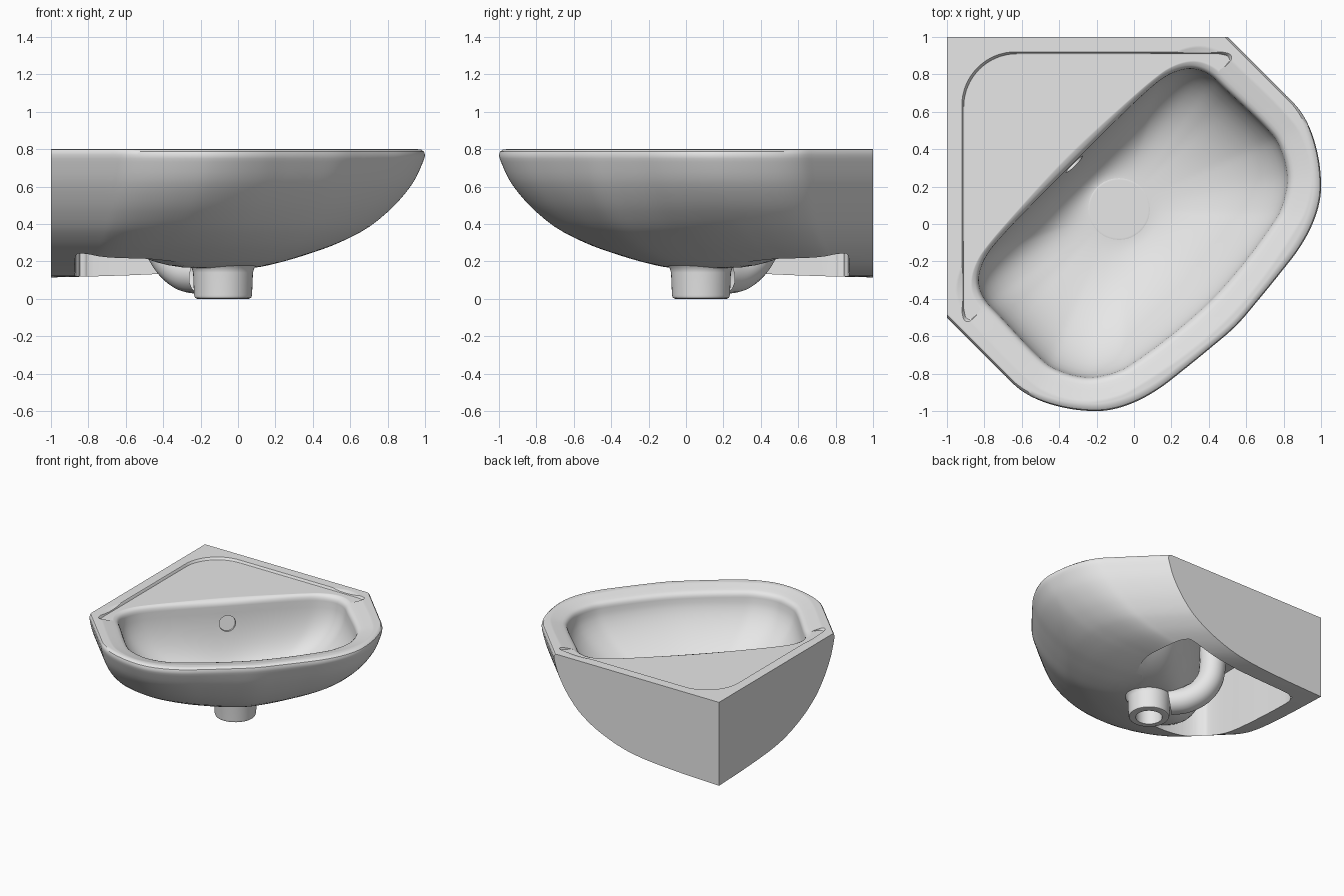
import bpy, bmesh
from math import sin, cos, pi, radians
from mathutils import Vector

cube = bpy.data.objects.get("Cube")
if cube:
    bpy.data.objects.remove(cube)

ceramic = bpy.data.materials.new("white_ceramic")
ceramic.use_nodes = True
ceramic.diffuse_color = (0.8, 0.8, 0.8, 1)
ceramic.node_tree.nodes["Principled BSDF"].inputs["Base Color"].default_value = (0.8, 0.8, 0.8, 1)

CORNER = Vector((-1, 1))
DRAIN = Vector((-0.08, 0.08))
FORWARD = Vector((1, -1)).normalized()


def spline(points, steps=6):
    """Catmull-Rom curve through 2D points."""
    p = [Vector(q) for q in points]
    p = [2 * p[0] - p[1]] + p + [2 * p[-1] - p[-2]]
    out = []
    for a, b, c, d in zip(p, p[1:], p[2:], p[3:]):
        for i in range(steps):
            t = i / steps
            out.append(0.5 * (2 * b + (c - a) * t + (2 * a - 5 * b + 4 * c - d) * t * t
                              + (3 * b - a - 3 * c + d) * t ** 3))
    return out + [p[-2]]


def symmetric(half):
    """Mirror points across the diagonal; the first one lies on it."""
    return [Vector((-y, -x)) for x, y in reversed(half[1:])] + [Vector(q) for q in half]


def at(ring, z):
    return [Vector((q.x, q.y, z)) for q in ring]


def loft(name, rings):
    """Solid skinned through rings of 3D points."""
    bm = bmesh.new()
    loops = [[bm.verts.new(q) for q in ring] for ring in rings]
    n = len(loops[0])
    for a, b in zip(loops, loops[1:]):
        for i in range(n):
            j = (i + 1) % n
            bm.faces.new((a[i], a[j], b[j], b[i]))
    bm.faces.new(loops[0])
    bm.faces.new(loops[-1])
    bmesh.ops.recalc_face_normals(bm, faces=bm.faces)
    mesh = bpy.data.meshes.new(name)
    bm.to_mesh(mesh)
    bm.free()
    mesh.materials.append(ceramic)
    obj = bpy.data.objects.new(name, mesh)
    bpy.context.collection.objects.link(obj)
    return obj


def turned(name, center, profile, n=48):
    """Round part from (radius, height) pairs."""
    unit = [Vector((cos(2 * pi * i / n), sin(2 * pi * i / n))) for i in range(n)]
    return loft(name, [at([center + r * u for u in unit], z) for r, z in profile])


def activate(obj):
    bpy.ops.object.select_all(action='DESELECT')
    obj.select_set(True)
    bpy.context.view_layer.objects.active = obj


def cut(obj, cutter):
    """Subtract the cutter and drop it."""
    mod = obj.modifiers.new("cut", 'BOOLEAN')
    mod.operation, mod.solver, mod.object = 'DIFFERENCE', 'EXACT', cutter
    cutter.hide_render = True
    activate(obj)
    bpy.ops.object.modifier_apply(modifier=mod.name)
    bpy.data.objects.remove(cutter)


def smooth(obj, angle=32):
    activate(obj)
    bpy.ops.object.shade_smooth_by_angle(angle=radians(angle))
    mod = obj.modifiers.new("flat_faces_stay_flat", 'WEIGHTED_NORMAL')
    mod.keep_sharp = True


# Outer shell: plan outline shrunk towards the wall corner so both walls stay flat,
# with a fuller belly along the diagonal
outline = spline(symmetric([(0.545, -0.545), (0.67, -0.4), (0.78, -0.265), (0.88, -0.135),
                            (0.95, -0.01), (0.99, 0.11), (1.0, 0.22), (0.985, 0.36),
                            (0.945, 0.5), (0.885, 0.61), (0.8, 0.7)]))
outline += [Vector((0.5, 1)), CORNER, Vector((-1, -0.5))]


def shell_ring(s):
    ring = []
    for q in outline:
        arm = q - CORNER
        off = min(1, arm.angle(FORWARD) / radians(25)) if arm.length else 1
        belly = 0.27 * min(s, 1 - s) * (1 - off * off) ** 2
        ring.append(CORNER + arm * (s + belly))
    return ring


shell_profile = spline([(0.01, 0.115), (0.2, 0.125), (0.36, 0.139), (0.46, 0.153), (0.54, 0.172),
                        (0.6, 0.195), (0.65, 0.22), (0.7, 0.25), (0.75, 0.285), (0.8, 0.33),
                        (0.85, 0.385), (0.9, 0.465), (0.93, 0.525), (0.955, 0.585),
                        (0.975, 0.645), (0.99, 0.71), (0.998, 0.75)], 2)
rim_edge = [Vector(p) for p in [(1.0, 0.77), (0.997, 0.787), (0.99, 0.797), (0.98, 0.8)]]
basin = loft("basin_body", [at(shell_ring(s), z) for s, z in shell_profile + rim_edge])

# Bowl shape, running from the drain circle up to the rim, gentler at the front
rim = spline(symmetric([(0.41, -0.41), (0.57, -0.23), (0.72, -0.03), (0.79, 0.09), (0.82, 0.25),
                        (0.78, 0.41), (0.7, 0.52), (0.5, 0.71), (0.4, 0.8), (0.3, 0.83),
                        (0.19, 0.8), (0.08, 0.72), (-0.1, 0.55), (-0.325, 0.325)]))[:-1]


def bowl_rings(grow, bottom, top, count=14):
    rings = []
    for k in range(count + 1):
        a = pi / 2 * k / count
        ring = []
        for q in rim:
            d = (q - DRAIN).normalized()
            inner = DRAIN + d * 0.16
            p = inner + (q + d * grow - inner) * sin(a)
            ramp = 0.45 * max(0, d.dot(FORWARD))
            rise = (1 - ramp) * (1 - cos(a)) + ramp * sin(a) ** 1.5
            ring.append(Vector((p.x, p.y, bottom + (top - bottom) * rise)))
        rings.append(ring)
    return rings


def widened(w):
    return [q + (q - DRAIN).normalized() * w for q in rim]


# Hollow under the shelf, open from below, leaving the bowl's back wall standing
plan = spline(symmetric([(-0.01, 0.01), (0.09, 0.11), (0.21, 0.28), (0.28, 0.48), (0.26, 0.7),
                         (0.2, 0.83), (0.1, 0.87), (-0.3, 0.87), (-0.74, 0.87),
                         (-0.82, 0.85), (-0.846, 0.846)]))[:-1]
hollow = loft("hollow_cutter", [at(plan, -0.1), at(plan, 0.7)])
cut(hollow, loft("bowl_outer", bowl_rings(0.06, 0.165, 0.74) + [at(widened(0.06), 0.9)]))
cut(basin, hollow)

# Bowl with a soft lip and a rim falling gently inwards
lip = [at(widened(w), z) for w, z in [(0.003, 0.745), (0.01, 0.759), (0.022, 0.77), (0.04, 0.777),
                                      (0.07, 0.784), (0.1, 0.791), (0.125, 0.797),
                                      (0.145, 0.801), (0.145, 0.9)]]
cut(basin, loft("bowl_cutter", bowl_rings(0, 0.25, 0.73) + lip))

# Sunken shelf behind the bowl, with one large rounded corner
arc = [Vector((-0.63 + 0.285 * cos(a), 0.63 + 0.285 * sin(a)))
       for a in [radians(90 + 90 * i / 16) for i in range(17)]]
end = [Vector((0.1, 0.5)), Vector((0.4, 0.79))] + spline(
    [(0.49, 0.845), (0.515, 0.875), (0.505, 0.903), (0.46, 0.915)], 4)
shelf_plan = end + arc + [Vector((-q.y, -q.x)) for q in reversed(end)]


def shelf(scale):
    mid = Vector((-0.25, 0.25))
    return [mid + (q - mid) * scale for q in shelf_plan]


cut(basin, loft("shelf_cutter", [at(shelf(s), z) for s, z in
                                 [(0.985, 0.779), (0.993, 0.782), (1.002, 0.795),
                                  (1.01, 0.801), (1.01, 0.9)]]))

# Overflow hole in the back of the bowl
hole = turned("overflow_cutter", Vector((0, 0)), [(0.062, -0.075), (0.062, 0.1)], 32)
hole.rotation_euler = Vector((1, -1, 0.25)).to_track_quat('Z', 'Y').to_euler()
hole.location = (-0.285, 0.285, 0.6)
bpy.context.view_layer.update()
cut(basin, hole)
smooth(basin)

# Drain seat inside the bowl
smooth(turned("drain_seat", DRAIN, [(0.165, 0.235), (0.165, 0.256), (0.155, 0.258)]))

# Drain collar with a blind bore
collar = turned("drain_collar", DRAIN, [(0.138, 0), (0.15, 0.005), (0.155, 0.02), (0.16, 0.14),
                                        (0.168, 0.165), (0.18, 0.18), (0.18, 0.2)])
cut(collar, turned("bore_cutter", DRAIN, [(0.1, -0.1), (0.1, 0.14)]))
smooth(collar)

# Overflow channel from the back of the bowl down to the collar
curve = bpy.data.curves.new("overflow_channel", 'CURVE')
curve.dimensions, curve.bevel_depth, curve.bevel_resolution = '3D', 0.1, 6
path = curve.splines.new('BEZIER')
stops = [(0.19, 0.125), (0.29, 0.145), (0.39, 0.26), (0.42, 0.43), (0.41, 0.6)]
path.bezier_points.add(len(stops) - 1)
for point, (d, z) in zip(path.bezier_points, stops):
    point.co = (-d, d, z)
    point.handle_left_type = point.handle_right_type = 'AUTO'
channel = bpy.data.objects.new("overflow_channel", curve)
bpy.context.collection.objects.link(channel)
curve.materials.append(ceramic)
activate(channel)
bpy.ops.object.convert(target='MESH')
smooth(bpy.context.object, 60)
